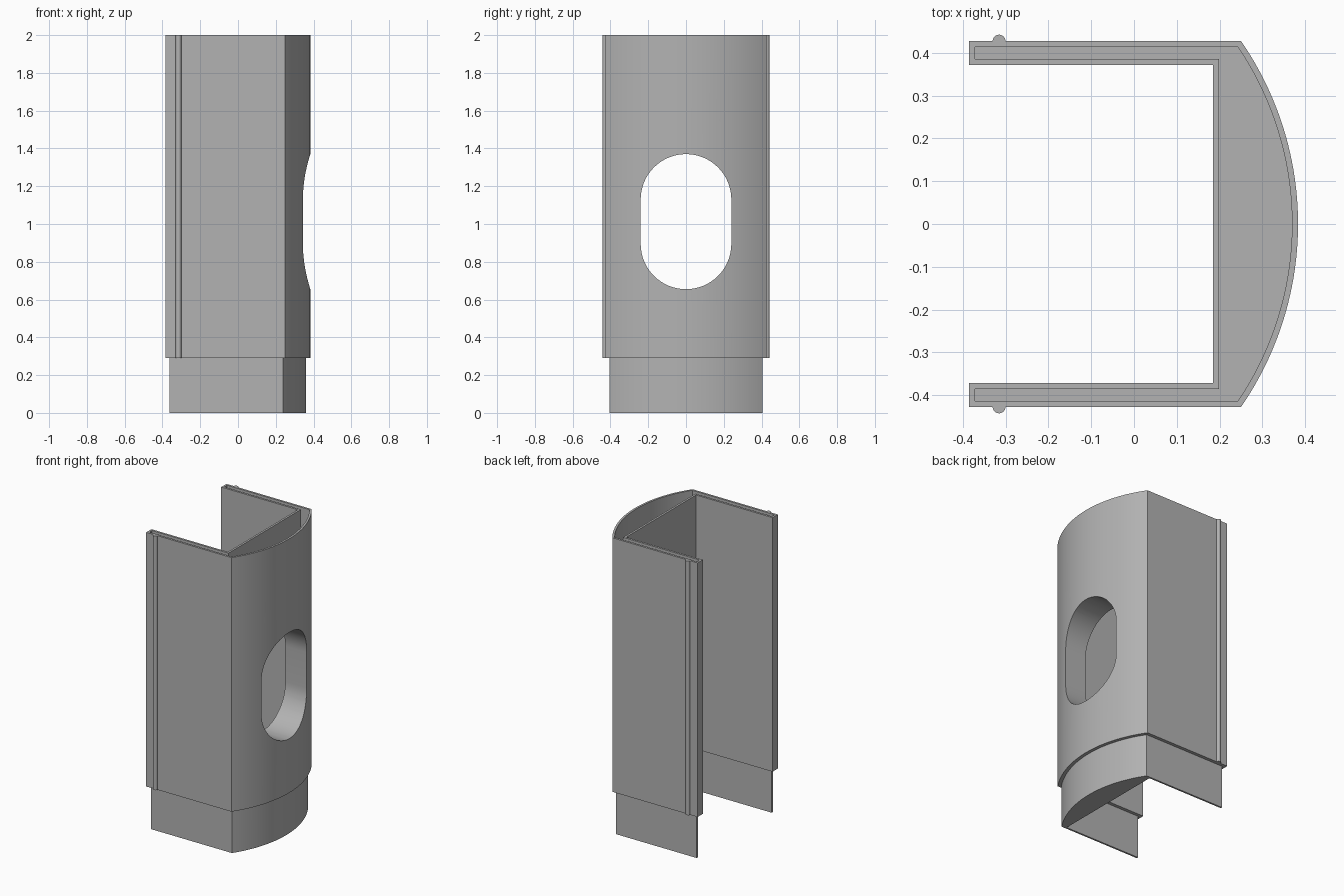
import bpy, bmesh, math
from mathutils import Matrix, Vector

if "Cube" in bpy.data.objects:
    bpy.data.objects.remove(bpy.data.objects["Cube"], do_unlink=True)

grey = bpy.data.materials.new("plain grey")
grey.use_nodes = True
colour = (0.45, 0.45, 0.45, 1)
grey.diffuse_color = colour
grey.node_tree.nodes["Principled BSDF"].inputs["Base Color"].default_value = colour

BACK, WALL, HALF, INNER = -0.385, 0.185, 0.427, 0.371
CENTRE, RADIUS = -0.369, 0.752
SHOULDER, TOP = 0.29, 2.0


def prism(name, outline, low, high, turn=Matrix()):
    """Extrude a closed 2D outline along z, then turn it into place."""
    bm = bmesh.new()
    face = bm.faces.new([bm.verts.new((x, y, low)) for x, y in outline])
    new = bmesh.ops.extrude_face_region(bm, geom=[face])["geom"]
    verts = [v for v in new if isinstance(v, bmesh.types.BMVert)]
    bmesh.ops.translate(bm, vec=(0, 0, high - low), verts=verts)
    bm.transform(turn)
    bmesh.ops.recalc_face_normals(bm, faces=bm.faces)
    mesh = bpy.data.meshes.new(name)
    bm.to_mesh(mesh)
    bm.free()
    mesh.materials.append(grey)
    obj = bpy.data.objects.new(name, mesh)
    bpy.context.collection.objects.link(obj)
    return obj


def arc(cx, cy, r, start, end, n):
    return [(cx + r * math.cos(start + (end - start) * i / n),
             cy + r * math.sin(start + (end - start) * i / n)) for i in range(n + 1)]


def channel(d):
    """Bowed channel section, inset by d."""
    r, y = RADIUS - d, HALF - d
    a = math.asin(y / r)
    inner = INNER + d
    return ([(BACK + d, -y)] + arc(CENTRE, 0, r, -a, a, 48) +
            [(BACK + d, y), (BACK + d, inner), (WALL + d, inner),
             (WALL + d, -inner), (BACK + d, -inner)])


def select(obj):
    bpy.ops.object.select_all(action="DESELECT")
    obj.select_set(True)
    bpy.context.view_layer.objects.active = obj


def combine(obj, tool, operation):
    tool.hide_render = True
    mod = obj.modifiers.new(operation.lower(), "BOOLEAN")
    mod.operation, mod.object, mod.solver = operation, tool, "EXACT"
    select(obj)
    bpy.ops.object.modifier_apply(modifier=mod.name)
    bpy.data.objects.remove(tool, do_unlink=True)


# Main shell with the inset plug at its foot
shell = prism("channel_shell", channel(0), SHOULDER, TOP)
combine(shell, prism("plug", channel(0.022), 0, SHOULDER + 0.1), "UNION")

# Socket in the top that takes the plug of another piece
combine(shell, prism("socket_cutter", channel(0.014), TOP - 0.3, TOP + 0.1), "DIFFERENCE")

# Rounded opening through the bowed wall (outline in y, z, extruded along x)
slot = arc(0, 1.13, 0.24, 0, math.pi, 32) + arc(0, 0.895, 0.24, math.pi, 2 * math.pi, 32)
yz_to_x = Matrix(((0, 0, 1, 0), (1, 0, 0, 0), (0, 1, 0, 0), (0, 0, 0, 1)))
combine(shell, prism("opening_cutter", slot, 0.1, 0.6, yz_to_x), "DIFFERENCE")

# Half-round ridges on the outer sides
parts = [shell]
for name, side in (("front_ridge", -1), ("back_ridge", 1)):
    outline = arc(-0.315, side * HALF, 0.015, 0, side * math.pi, 16)
    parts.append(prism(name, outline, SHOULDER, TOP))

for part in parts:
    select(part)
    bpy.ops.object.shade_smooth_by_angle(angle=math.radians(30))
